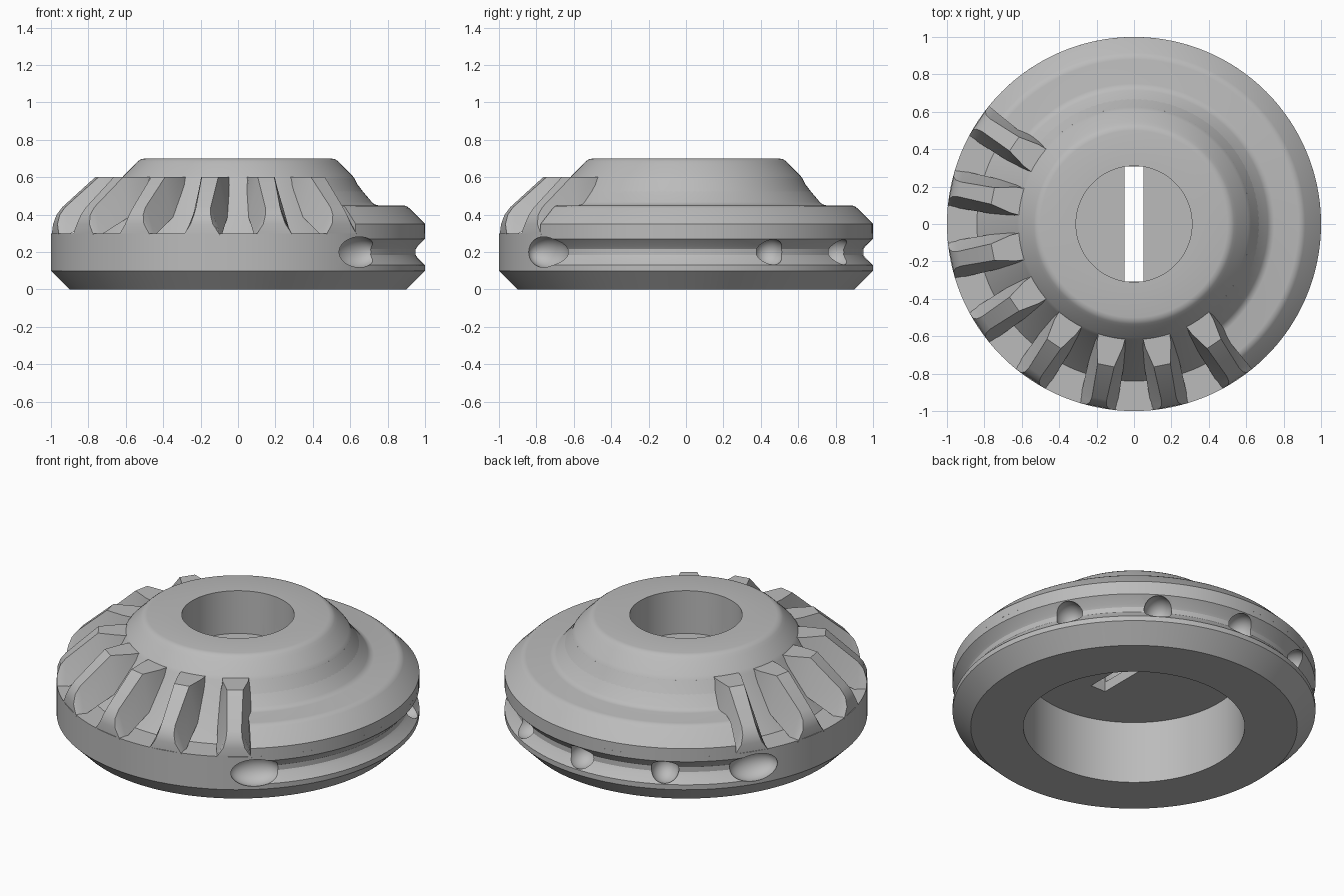
import bpy, bmesh, math
from mathutils import Matrix, Vector

cube = bpy.data.objects.get("Cube")
if cube:
    bpy.data.objects.remove(cube, do_unlink=True)

metal = bpy.data.materials.new("plain_grey")
metal.use_nodes = True
metal.diffuse_color = (0.5, 0.5, 0.5, 1)
metal.node_tree.nodes["Principled BSDF"].inputs["Base Color"].default_value = (0.5, 0.5, 0.5, 1)


def make_object(name, bm):
    bmesh.ops.recalc_face_normals(bm, faces=bm.faces)
    mesh = bpy.data.meshes.new(name)
    bm.to_mesh(mesh)
    bm.free()
    mesh.materials.append(metal)
    obj = bpy.data.objects.new(name, mesh)
    bpy.context.collection.objects.link(obj)
    return obj


def activate(obj):
    bpy.ops.object.select_all(action='DESELECT')
    obj.select_set(True)
    bpy.context.view_layer.objects.active = obj


def smooth(obj, angle=30):
    activate(obj)
    bpy.ops.object.shade_smooth_by_angle(angle=math.radians(angle))


def lathe(name, profile, start=0, end=360, steps=128, closed=True):
    """Revolve an (r, z) profile between two angles, capping partial turns."""
    bm = bmesh.new()
    full = end - start == 360
    rows = []
    for i in range(steps if full else steps + 1):
        a = math.radians(start + (end - start) * i / steps)
        rows.append([bm.verts.new((r * math.cos(a), r * math.sin(a), z)) for r, z in profile])
    n = len(profile)
    for i in range(steps):
        p, q = rows[i], rows[(i + 1) % len(rows)]
        for j in range(n if closed else n - 1):
            k = (j + 1) % n
            bm.faces.new((p[j], q[j], q[k], p[k]))
    if not full:
        bm.faces.new(rows[0])
        bm.faces.new(rows[-1])
    bmesh.ops.remove_doubles(bm, verts=bm.verts, dist=1e-5)
    return make_object(name, bm)


def cut(target, cutter):
    cutter.hide_render = True
    mod = target.modifiers.new("cut", 'BOOLEAN')
    mod.operation = 'DIFFERENCE'
    mod.solver = 'EXACT'
    mod.object = cutter
    activate(target)
    bpy.ops.object.modifier_apply(modifier=mod.name)
    bpy.data.objects.remove(cutter, do_unlink=True)


def pocket(angle, radius, size):
    """Ellipsoid cutter sized along radial, tangential and vertical axes."""
    bm = bmesh.new()
    m = (Matrix.Rotation(math.radians(angle), 4, 'Z')
         @ Matrix.Translation((radius, 0, 0.2)) @ Matrix.Diagonal((*size, 1)))
    bmesh.ops.create_uvsphere(bm, u_segments=32, v_segments=20, radius=1, matrix=m)
    return make_object("pocket_cutter", bm)


# Main body: chamfered disc, hub, upper hole, lower bore and thin web
body = lathe("gear_body", [
    (0, 0.38), (0.61, 0.38), (0.61, 0), (0.9, 0), (1, 0.1), (1, 0.3), (0.84, 0.3),
    (0.64, 0.56), (0.625, 0.59), (0.61, 0.61), (0.55, 0.67), (0.535, 0.685),
    (0.52, 0.696), (0.5, 0.7), (0.31, 0.7), (0.31, 0.44), (0, 0.44)], closed=False)

# Slot through the web
bm = bmesh.new()
bmesh.ops.create_cube(bm, size=1, matrix=Matrix.Translation((0, 0, 0.41))
                      @ Matrix.Diagonal((0.1, 0.615, 0.2, 1)))
cut(body, make_object("slot_cutter", bm))

# Rim groove with its widened ends and round dimples
groove_profile = [(1.05, 0.08), (0.96, 0.17), (0.95, 0.185), (0.95, 0.215),
                  (0.96, 0.23), (1.05, 0.32)]
cut(body, lathe("groove_cutter", groove_profile, -49, 147, 70))
for angle in (-49.5, 147.5):
    cut(body, pocket(angle, 0.97, (0.085, 0.14, 0.087)))
for angle in (28, 58, 88, 118):
    cut(body, pocket(angle, 0.95, (0.09, 0.077, 0.077)))
smooth(body)

# Smooth stepped collar over the toothless sector
collar = lathe("stepped_collar", [
    (0.6, 0.3), (1, 0.3), (1, 0.35), (0.915, 0.435), (0.9, 0.446), (0.88, 0.45),
    (0.75, 0.45), (0.73, 0.455), (0.715, 0.468), (0.65, 0.545), (0.635, 0.565),
    (0.625, 0.59), (0.6, 0.59)], -51, 141, 70)
smooth(collar)

# Bevel teeth: stations of radius, tip height, tip half width, base half width
stations = [(0.58, 0.6, 0.075, 0.075), (0.66, 0.6, 0.07, 0.085), (0.77, 0.6, 0.045, 0.095),
            (0.95, 0.44, 0.04, 0.1), (0.98, 0.4, 0.045, 0.1), (0.996, 0.35, 0.06, 0.1)]


def tooth(number, angle):
    bm = bmesh.new()
    rows = []
    for r, top, tip, base in stations:
        low = 0.29 if r > 0.84 else 0.3 + (0.84 - r) * 1.2
        low = min(low, top - 0.04)
        rows.append([bm.verts.new(p) for p in (
            (r, -base, low), (r, -tip, top), (r, tip, top), (r, base, low))])
    for p, q in zip(rows, rows[1:]):
        for j in range(4):
            k = (j + 1) % 4
            bm.faces.new((p[j], q[j], q[k], p[k]))
    bm.faces.new(rows[0])
    bm.faces.new(rows[-1])
    bm.transform(Matrix.Rotation(math.radians(angle), 4, 'Z'))
    smooth(make_object(f"tooth_{number}", bm), 20)


for i in range(8):
    tooth(i + 1, 146.25 + 22.5 * i)
